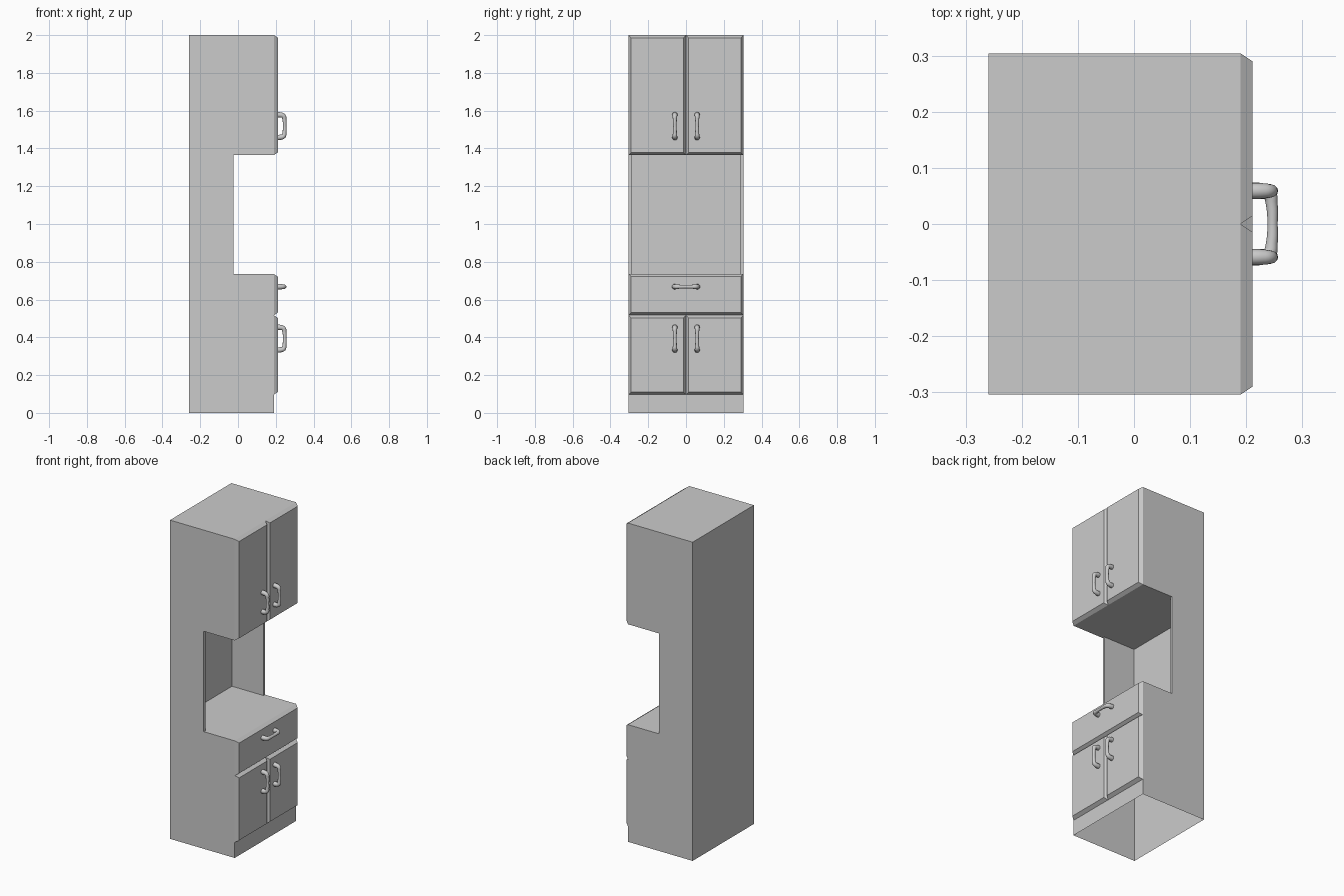
import bpy, bmesh
from math import pi

if "Cube" in bpy.data.objects:
    bpy.data.objects.remove(bpy.data.objects["Cube"])

HALF_W = 0.304                      # half width in y
BACK, FRONT, DOOR = -0.259, 0.19, 0.211
COUNTER, NICHE_TOP, TOP = 0.735, 1.365, 2.0
BEVEL = 0.014


def mesh_object(name, bm):
    bmesh.ops.recalc_face_normals(bm, faces=bm.faces)
    me = bpy.data.meshes.new(name)
    bm.to_mesh(me)
    bm.free()
    ob = bpy.data.objects.new(name, me)
    bpy.context.collection.objects.link(ob)
    return ob


def prism(name, plan, z0, z1):
    """Extrude an xy outline from z0 to z1."""
    bm = bmesh.new()
    face = bm.faces.new([bm.verts.new((x, y, z0)) for x, y in plan])
    new = bmesh.ops.extrude_face_region(bm, geom=[face], use_keep_orig=True)["geom"]
    verts = [g for g in new if isinstance(g, bmesh.types.BMVert)]
    bmesh.ops.translate(bm, verts=verts, vec=(0, 0, z1 - z0))
    return mesh_object(name, bm)


def panel(name, y0, y1, z0, z1):
    """Door or drawer front with sloped edges, open where it meets the carcass."""
    bm = bmesh.new()
    rings = []
    for x, b in ((FRONT, 0), (DOOR, BEVEL)):
        rings.append([bm.verts.new((x, y, z)) for y, z in
                      ((y0 + b, z0 + b), (y1 - b, z0 + b), (y1 - b, z1 - b), (y0 + b, z1 - b))])
    back, front = rings
    bm.faces.new(front)
    for i in range(4):
        j = (i + 1) % 4
        bm.faces.new((back[i], back[j], front[j], front[i]))
    ob = mesh_object(name, bm)
    if ob.data.polygons[0].normal.x < 0:
        ob.data.flip_normals()
    return ob


def handle(name, y, z, horizontal=False):
    """D-shaped pull, thick at the feet and slimmer along the grip."""
    half = [(0.060, -0.006, 0.0145), (0.059, 0.014, 0.0140), (0.053, 0.030, 0.0125),
            (0.035, 0.0345, 0.0105)]
    pts = half + [(0, 0.036, 0.009)] + [(-u, d, r) for u, d, r in reversed(half)]
    cu = bpy.data.curves.new(name, 'CURVE')
    cu.dimensions = '3D'
    cu.bevel_depth = 1.0
    cu.bevel_resolution = 4
    cu.resolution_u = 5
    cu.use_fill_caps = True
    sp = cu.splines.new('BEZIER')
    sp.bezier_points.add(len(pts) - 1)
    for p, (u, d, r) in zip(sp.bezier_points, pts):
        p.co = (d, 0, u)
        p.radius = r
        p.handle_left_type = p.handle_right_type = 'AUTO'
    ob = bpy.data.objects.new(name, cu)
    ob.location = (DOOR, y, z)
    if horizontal:
        ob.rotation_euler.x = pi / 2
    bpy.context.collection.objects.link(ob)


# Carcass: tall box with a full-width notch and a deeper pocket between thin side walls
carcass = prism("carcass", [(BACK, -HALF_W), (FRONT, -HALF_W), (FRONT, HALF_W), (BACK, HALF_W)], 0, TOP)
side, rear, lip = HALF_W - 0.015, BACK + 0.015, -0.025
cutter = prism("niche_cutter", [(0.3, -0.4), (0.3, 0.4), (lip, 0.4), (lip, side), (rear, side),
                                (rear, -side), (lip, -side), (lip, -0.4)], COUNTER, NICHE_TOP)
cutter.hide_render = True
mod = carcass.modifiers.new("niche", 'BOOLEAN')
mod.operation = 'DIFFERENCE'
mod.solver = 'EXACT'
mod.object = cutter
bpy.context.view_layer.objects.active = carcass
bpy.ops.object.modifier_apply(modifier=mod.name)
bpy.data.objects.remove(cutter)

# The underside of the carcass is open
bm = bmesh.new()
bm.from_mesh(carcass.data)
bottom = [f for f in bm.faces if all(v.co.z < 1e-4 for v in f.verts)]
bmesh.ops.delete(bm, geom=bottom, context='FACES')
bm.to_mesh(carcass.data)
bm.free()

# Paired doors with vertical pulls
for label, z0, z1, hz in (("lower", 0.097, 0.517, 0.393), ("upper", NICHE_TOP, TOP, 1.518)):
    for s, hand in ((-1, "left"), (1, "right")):
        panel(f"{label}_door_{hand}", min(0, s * HALF_W), max(0, s * HALF_W), z0, z1)
        handle(f"{label}_door_handle_{hand}", s * 0.059, hz)

# Drawer with a horizontal pull
panel("drawer_front", -HALF_W, HALF_W, 0.517, COUNTER)
handle("drawer_handle", 0, 0.668, horizontal=True)
